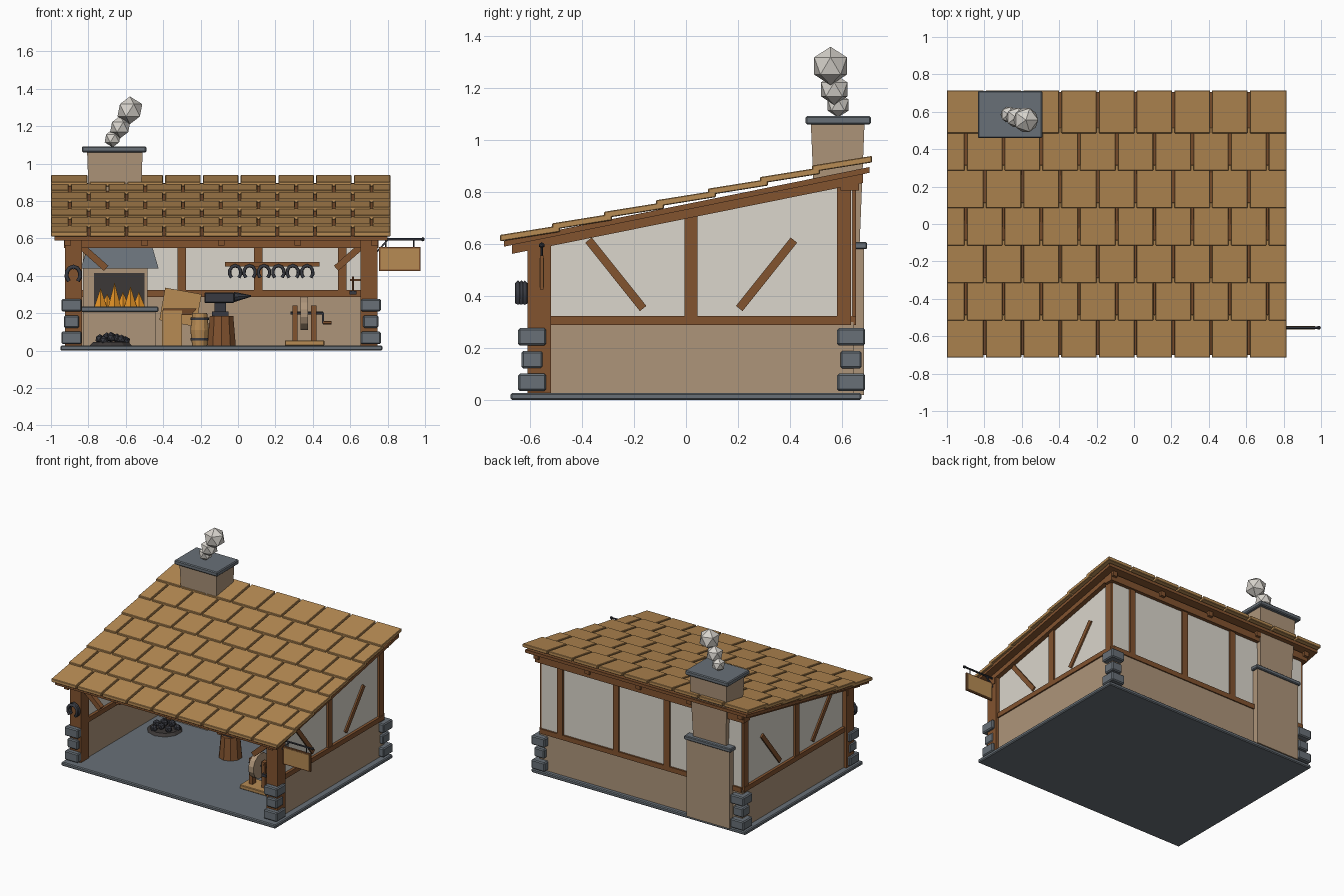
import bpy, bmesh, math
from mathutils import Vector

if "Cube" in bpy.data.objects:
    bpy.data.objects.remove(bpy.data.objects["Cube"])

def material(name, r, g, b):
    m = bpy.data.materials.new(name)
    m.diffuse_color = [((c / 255 + 0.055) / 1.055) ** 2.4 for c in (r, g, b)] + [1]
    m.use_nodes = True
    m.node_tree.nodes["Principled BSDF"].inputs["Base Color"].default_value = m.diffuse_color
    return m

TILE = material("light wood", 183, 139, 84)
WOOD = material("brown timber", 130, 83, 47)
PLASTER = material("plaster", 219, 214, 204)
WALL = material("tan masonry", 174, 149, 122)
SLATE = material("grey stone", 104, 112, 119)
IRON = material("dark iron", 56, 58, 65)
SOOT = material("soot", 60, 56, 55)
FIRE = material("flame orange", 240, 155, 40)
SMOKE = material("smoke", 215, 211, 204)
CX = -0.09                       # building centre line

def finish(name, bm, mat, bevel=0):
    bmesh.ops.recalc_face_normals(bm, faces=bm.faces)
    me = bpy.data.meshes.new(name)
    bm.to_mesh(me)
    bm.free()
    me.materials.append(mat)
    ob = bpy.data.objects.new(name, me)
    bpy.context.collection.objects.link(ob)
    if bevel:
        mod = ob.modifiers.new("bevel", 'BEVEL')
        mod.width, mod.segments = bevel, 1
    return ob

def add_box(bm, x0, x1, y0, y1, z0, z1, slope=0):
    vs = bmesh.ops.create_cube(bm, size=1)['verts']
    for v in vs:
        x, y, z = v.co + Vector((.5, .5, .5))
        v.co = (x0 + x * (x1 - x0), y0 + y * (y1 - y0), z0 + z * (z1 - z0) + slope * y * (y1 - y0))

def box(name, x0, x1, y0, y1, z0, z1, mat, bevel=0, slope=0):
    bm = bmesh.new()
    add_box(bm, x0, x1, y0, y1, z0, z1, slope)
    return finish(name, bm, mat, bevel)

def place(ob, p, q):
    p, q = Vector(p), Vector(q)
    ob.location = (p + q) / 2
    ob.rotation_euler = (q - p).to_track_quat('Z', 'Y').to_euler()
    return ob

def beam(name, p, q, w, mat):
    h = (Vector(q) - Vector(p)).length / 2
    return place(box(name, -w / 2, w / 2, -w / 2, w / 2, -h, h, mat), p, q)

def rod(name, p, q, r, mat, sides=10, r2=None):
    bm = bmesh.new()
    bmesh.ops.create_cone(bm, cap_ends=True, segments=sides, radius1=r,
                          radius2=r if r2 is None else r2, depth=(Vector(q) - Vector(p)).length)
    return place(finish(name, bm, mat), p, q)

def ball(name, c, r, mat):
    bm = bmesh.new()
    bmesh.ops.create_icosphere(bm, subdivisions=1, radius=r)
    ob = finish(name, bm, mat)
    ob.location = c
    return ob

def frustum(name, lo, hi, mat):
    # lo and hi are x0, x1, y0, y1, z rectangles
    bm = bmesh.new()
    rings = [[bm.verts.new((r[i], r[j], r[4])) for i, j in ((0, 2), (1, 2), (1, 3), (0, 3))] for r in (lo, hi)]
    for ring in rings:
        bm.faces.new(ring)
    for i in range(4):
        k = (i + 1) % 4
        bm.faces.new((rings[0][i], rings[0][k], rings[1][k], rings[1][i]))
    return finish(name, bm, mat)

def horseshoe(x, y, z, r, rot=0):
    # open arc, ends pointing down
    cu = bpy.data.curves.new("horseshoe", 'CURVE')
    cu.dimensions, cu.bevel_depth, cu.bevel_resolution = '3D', r * .25, 0
    cu.use_fill_caps = True
    sp = cu.splines.new('POLY')
    sp.points.add(8)
    for i, pt in enumerate(sp.points):
        a = math.radians(-50 + i * 280 / 8)
        pt.co = (r * math.cos(a) * .85, 0, r * math.sin(a), 1)
    cu.materials.append(IRON)
    ob = bpy.data.objects.new("horseshoe", cu)
    ob.location, ob.rotation_euler = (x, y, z), (0, 0, rot)
    bpy.context.collection.objects.link(ob)

def roof_z(y):
    return .59 + .202 * (y + .7)     # underside of roof deck

# Floor slab
box("floor_slab", -.95, .772, -.675, .675, 0, .027, SLATE, .006)

# Roof deck, rafters and staggered tiles
box("roof_deck", -.98, .80, -.70, .705, .59, .612, WOOD, slope=.202)
for i in range(5):
    x = CX + (i - 2) * .41
    box("rafter", x - .018, x + .018, -.67, .68, roof_z(-.67) - .034, roof_z(-.67) + .002, WOOD, slope=.202)
W = 1.815 / 9
for r in range(7):
    bm = bmesh.new()
    y0, z0 = -.715 + .2 * r, .61 + .0445 * r
    cuts = [-1 + W * k for k in range(10)]
    if r % 2:
        cuts = [-1] + [c + W / 2 for c in cuts[:-1]] + [.815]
    for a, b in zip(cuts, cuts[1:]):
        add_box(bm, a + (.006 if a > -1 else 0), b - (.006 if b < .81 else 0), y0, y0 + .23, z0, z0 + .025, .16)
    finish("tile_row", bm, TILE, .003)

# Side walls, mirrored about the centre line
for s in (1, -1):
    def X(a, b):
        return sorted((CX + s * a, CX + s * b))
    box("side_masonry", *X(.755, .815), -.54, .64, .02, .30, WALL)
    lo, hi = X(.765, .805), roof_z(-.54)
    bm = bmesh.new()
    prof = [(-.54, .3), (.635, .3), (.635, roof_z(.635)), (-.54, hi)]
    face = bm.faces.new([bm.verts.new((lo[0], y, z)) for y, z in prof])
    ext = bmesh.ops.extrude_face_region(bm, geom=[face])['geom']
    bmesh.ops.translate(bm, verts=[v for v in ext if isinstance(v, bmesh.types.BMVert)], vec=(lo[1] - lo[0], 0, 0))
    finish("side_plaster", bm, PLASTER)
    box("side_rail", *X(.745, .825), -.53, .635, .288, .323, WOOD)
    box("side_stud", *X(.75, .82), -.005, .045, .32, roof_z(0), WOOD)
    box("back_stud", *X(.75, .82), .58, .635, .31, roof_z(.6), WOOD)
    box("front_post", *X(.745, .835), -.61, -.52, .02, roof_z(-.56), WOOD)
    x = CX + s * .80
    beam("side_brace", (x, -.375, .615), (x, -.165, .352), .032, WOOD)
    beam("side_brace", (x, .415, .615), (x, .205, .352), .032, WOOD)
    beam("front_brace", (CX + s * .745, -.565, .555), (CX + s * .615, -.565, .44), .036, WOOD)
    # Stacked corner stones
    for yc in (-.592, .635):
        for z, d in ((.035, .054), (.122, .041), (.21, .054)):
            xc = CX + s * .80
            box("corner_stone", xc - d, xc + d, yc - d, yc + d, z, z + .066, SLATE, .007)

# Header beam and back wall
box("header_beam", -.93, .75, -.60, -.53, .55, .592, WOOD)
box("back_masonry", -.905, .725, .60, .645, .02, .30, WALL)
box("back_plaster", -.895, .715, .605, .64, .3, roof_z(.605), PLASTER)
box("back_rail", -.90, .72, .59, .653, .288, .323, WOOD)
box("back_plate", -.93, .75, .595, .665, .805, .855, WOOD)
for x in (-.715, -.30, .108, .557):
    box("back_wall_stud", x - .023, x + .023, .592, .653, .31, .83, WOOD)

# Chimney and smoke
box("chimney_base", -.83, -.485, .45, .685, .02, .585, WALL)
box("chimney_ledge", -.845, -.47, .44, .697, .58, .608, SLATE, .005)
frustum("chimney_stack", (-.79, -.525, .50, .668, .60), (-.807, -.51, .48, .687, 1.07), WALL)
box("chimney_cap", -.835, -.49, .46, .712, 1.06, 1.092, SLATE, .006)
for x, y, z, r in ((-.67, .585, 1.135, .048), (-.63, .57, 1.195, .06), (-.578, .556, 1.285, .074)):
    ball("smoke_puff", (x, y, z), r, SMOKE)

# Forge
box("hearth", -.83, -.44, .28, .62, .02, .21, WALL)
box("hearth_top", -.84, -.425, .27, .62, .207, .235, SLATE, .005)
box("fire_opening", -.77, -.50, .444, .452, .235, .415, SOOT)
frustum("hood", (-.84, -.425, .27, .62, .44), (-.76, -.50, .46, .62, .70), SLATE)
for x, y, h in ((-.735, .37, .10), (-.66, .36, .13), (-.575, .37, .11), (-.70, .41, .07), (-.615, .41, .08), (-.53, .40, .08)):
    rod("flame", (x, y, .232), (x, y, .235 + h), .036, FIRE, 5, 0)
rod("coal_bed", (-.68, .13, .025), (-.68, .13, .045), .12, SOOT, 10, .10)
for i in range(9):
    a = i * 2.4
    d = .03 * math.sqrt(i)
    ball("coal", (-.68 + d * math.cos(a), .13 + d * math.sin(a), .075 - .003 * i), .026, IRON)

# Bellows on a box
box("bellows_box", -.405, -.30, .30, .50, .02, .215, TILE)
frustum("bellows_bag", (-.40, -.25, .31, .49, .19), (-.40, -.22, .30, .50, .225), WOOD)
beam("bellows_board", (-.405, .40, .25), (-.21, .40, .215), .022, TILE).scale = (1, 8, 1)

# Barrel with hoops
for a, b, r1, r2 in ((.025, .11, .04, .05), (.11, .20, .05, .04)):
    rod("barrel", (-.205, .25, a), (-.205, .25, b), r1, TILE, 12, r2)
for z in (.055, .165):
    rod("barrel_hoop", (-.205, .25, z), (-.205, .25, z + .012), .049, IRON, 12)

# Anvil on a stump
rod("stump", (-.088, .04, .025), (-.088, .04, .185), .08, WOOD, 10, .066)
box("anvil_foot", -.14, -.05, .0, .08, .183, .21, IRON)
box("anvil_waist", -.125, -.065, .015, .065, .205, .26, IRON)
box("anvil_face", -.18, -.02, .0, .08, .255, .31, IRON, .005)
rod("anvil_horn", (-.02, .04, .287), (.07, .04, .292), .027, IRON, 8, .004)

# Grindstone with crank
box("grinder_base", .25, .462, -.34, -.20, .027, .055, TILE, .004)
for x in (.305, .405):
    box("grinder_post", x - .014, x + .014, -.29, -.25, .05, .24, WOOD)
rod("grindstone", (.335, -.27, .20), (.375, -.27, .20), .09, WALL, 14)
rod("axle", (.28, -.27, .20), (.455, -.27, .20), .008, IRON, 6)
beam("crank_arm", (.455, -.27, .205), (.455, -.27, .145), .012, IRON)
rod("crank_handle", (.455, -.27, .15), (.50, -.27, .15), .009, WOOD, 6)

# Horseshoe rack, post horseshoes and hanging hammer
box("horseshoe_rack", -.07, .435, .565, .595, .45, .475, WOOD)
for i in range(6):
    horseshoe(-.015 + i * .077, .56, .418, .036)
for i in range(3):
    horseshoe(CX - .79, -.62 - i * .013, .405, .044)
rod("post_peg", (CX - .79, -.605, .44), (CX - .79, -.652, .44), .006, IRON, 6)
box("tool_peg", .60, .66, -.565, -.555, .372, .384, WOOD)
rod("hammer_handle", (.615, -.57, .31), (.615, -.57, .395), .007, WOOD, 6)
box("hammer_head", .597, .633, -.582, -.558, .30, .32, IRON)

# Hanging sign on its bracket
rod("sign_rod", (.74, -.555, .595), (.99, -.555, .595), .007, IRON, 6)
ball("rod_tip", (.988, -.555, .595), .012, IRON)
beam("rod_brace", (.745, -.555, .53), (.80, -.555, .592), .009, IRON)
box("sign_frame", .755, .975, -.561, -.549, .425, .555, WOOD)
box("sign_board", .763, .967, -.564, -.546, .433, .547, TILE)
for x in (.79, .94):
    rod("sign_hanger", (x, -.555, .55), (x, -.555, .595), .004, IRON, 6)
